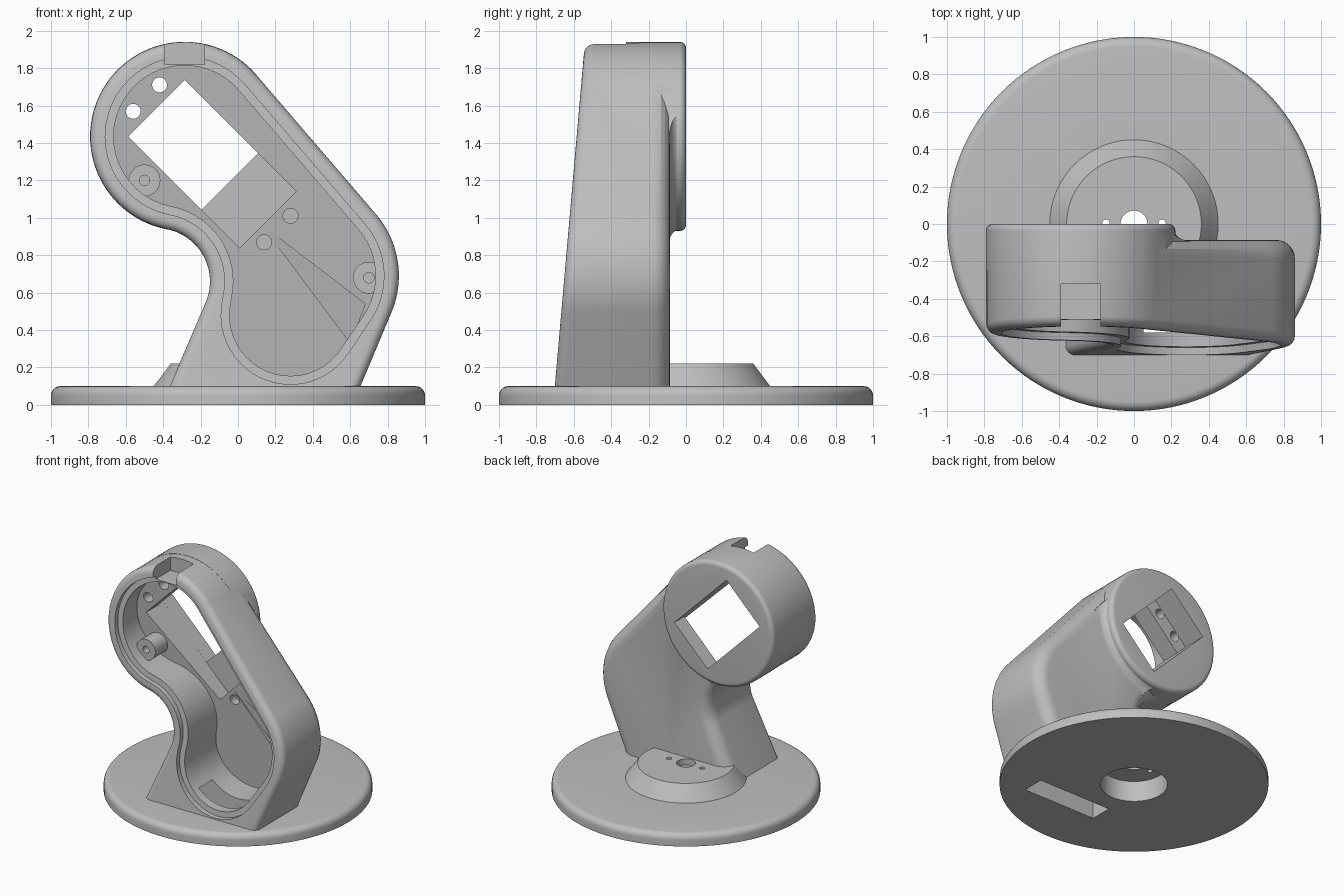
import bpy, bmesh
from math import pi, sin, cos, sqrt, atan2, tau
from mathutils import Vector

if "Cube" in bpy.data.objects:
    bpy.data.objects.remove(bpy.data.objects["Cube"], do_unlink=True)

grey = bpy.data.materials.new("plain grey")
grey.use_nodes = True
grey.diffuse_color = (0.52, 0.52, 0.52, 1)
grey.node_tree.nodes["Principled BSDF"].inputs["Base Color"].default_value = grey.diffuse_color

HEAD = (-0.285, 1.435)
QUARTER = [i * pi / 12 for i in range(7)]


def loft(name, rings):
    """Closed solid through rings of equal point count."""
    bm = bmesh.new()
    loops = [[bm.verts.new(p) for p in ring] for ring in rings]
    for a, b in zip(loops, loops[1:]):
        for i in range(len(a)):
            j = (i + 1) % len(a)
            bm.faces.new((a[i], a[j], b[j], b[i]))
    bm.faces.new(loops[0])
    bm.faces.new(loops[-1])
    bmesh.ops.remove_doubles(bm, verts=bm.verts, dist=0.0002)
    bmesh.ops.recalc_face_normals(bm, faces=bm.faces)
    mesh = bpy.data.meshes.new(name)
    bm.to_mesh(mesh)
    bm.free()
    mesh.materials.append(grey)
    obj = bpy.data.objects.new(name, mesh)
    bpy.context.scene.collection.objects.link(obj)
    return obj


def lathe(name, profile, centre=(0, 0), axis="Z", sides=96):
    """Solid of revolution; profile holds (radius, position along axis)."""
    rings = []
    for r, h in profile:
        ring = []
        for i in range(sides):
            p = centre[0] + r * cos(tau * i / sides)
            q = centre[1] + r * sin(tau * i / sides)
            ring.append((p, q, h) if axis == "Z" else (p, h, q))
        rings.append(ring)
    return loft(name, rings)


def prism(name, points, back, front):
    """Solid from x-z points between two depths (numbers or functions)."""
    depth = lambda f, x, z: f(x, z) if callable(f) else f
    return loft(name, [[(x, depth(f, x, z), z) for x, z in points] for f in (back, front)])


def box(name, x, y, z):
    return prism(name, [(x[0], z[0]), (x[1], z[0]), (x[1], z[1]), (x[0], z[1])], y[0], y[1])


def outline(circles, inset=0.0, steps=28):
    """Tangent outline round circles; a negative radius is a hollow curve."""
    cs = []
    for x, z, r in circles:
        if r:
            cs.append((Vector((x, z)), r - inset))
        else:
            cs.append((Vector((x + inset * (1.09 if x < 0 else -1.09), z)), 0))
    angles = []
    for i, (c, r) in enumerate(cs):
        c2, r2 = cs[(i + 1) % len(cs)]
        d = c2 - c
        s = max(-1, min(1, (r - r2) / d.length))
        d.normalize()
        n = s * d + sqrt(1 - s * s) * Vector((d.y, -d.x))
        angles.append(atan2(n.y, n.x))
    pts = []
    for i, (c, r) in enumerate(cs):
        if r == 0:
            pts.append(tuple(c))
            continue
        a, b = angles[i - 1], angles[i]
        sweep = (b - a) % tau if r > 0 else -((a - b) % tau)
        for k in range(steps + 1):
            t = a + sweep * k / steps
            pts.append((c.x + r * cos(t), c.y + r * sin(t)))
    return pts


def boolean(obj, other, operation="DIFFERENCE"):
    mod = obj.modifiers.new("join", "BOOLEAN")
    mod.object, mod.operation, mod.solver = other, operation, "EXACT"
    graph = bpy.context.evaluated_depsgraph_get()
    mesh = bpy.data.meshes.new_from_object(obj.evaluated_get(graph))
    obj.modifiers.clear()
    obj.data = mesh


def uv(u, v):
    """Position in the slanted frame of the motor seat."""
    return HEAD[0] + (u + v) / sqrt(2), HEAD[1] + (v - u) / sqrt(2)


def seat(u0, u1, v):
    return [uv(u0, -v), uv(u1, -v), uv(u1, v), uv(u0, v)]


def front_y(x, z):
    return -0.71 + 0.0874 * z


def floor_y(x, z):
    u = (x - HEAD[0] - z + HEAD[1]) / sqrt(2)
    return -0.355 + 0.125 * (u + 0.214)


LOWER = (0.355, 0.69, 0.505)
TOP = (*HEAD, 0.505)
HOLLOW = (-0.434, 0.66, -0.284)
body_shape = [(-0.386, 0.05, 0), (0.634, 0.05, 0), LOWER, TOP, HOLLOW]
cavity_shape = [(0.28, 0.48, 0.45), LOWER, TOP, HOLLOW]

# round base with raised conical boss
base = lathe("base_plate", [(1, 0)] + [(0.95 + 0.05 * cos(t), 0.05 + 0.05 * sin(t)) for t in QUARTER]
             + [(0.45, 0.1), (0.36, 0.22)], sides=128)

# arm with rounded back edge and sloping front
rings = []
for t in QUARTER:
    rings.append([(x, -0.185 + 0.1 * cos(t), z) for x, z in outline(body_shape, 0.1 * (1 - sin(t)))])
for t in QUARTER:
    rings.append([(x, front_y(x, z) + 0.05 * (1 - sin(t)), z)
                  for x, z in outline(body_shape, 0.05 * (1 - cos(t)))])
arm = loft("arm", rings)

# round head at the back, blended into the arm
head = lathe("head", [(0.506, -0.25)] + [(0.471 + 0.035 * cos(t), -0.035 + 0.035 * sin(t))
                                         for t in QUARTER], HEAD, "Y")
flare = lathe("flare", [(0.5 + 0.085 * (1 - cos(t)), -0.03 - 0.06 * sin(t)) for t in QUARTER]
              + [(0.585, -0.2)], HEAD, "Y")
trim = prism("trim", outline(body_shape, 0.06), 0.1, -0.4)
boolean(flare, trim, "INTERSECT")
boolean(arm, head, "UNION")
boolean(arm, flare, "UNION")

# hollow interior and screw bosses
cavity = prism("cavity", outline(cavity_shape, 0.125), floor_y, -1)
boolean(arm, cavity)
bosses = [lathe("boss", [(0.085, -0.15), (0.085, y)], c, "Y", 32)
          for c, y in (((-0.5, 1.2), -0.48), ((0.7, 0.68), -0.42))]
for boss in bosses:
    boolean(arm, boss, "UNION")

# cover ledge, motor seat, rear window, cable notch and wire channel
lip = prism("lip", outline(cavity_shape, 0.08), lambda x, z: front_y(x, z) + 0.04, -1)
cutters = [
    lip,
    prism("motor_seat", seat(-0.214, 0.63, 0.213), -0.13, -0.45),
    prism("rear_window", seat(-0.33, 0.34, 0.2128), 0.1, -0.2),
    box("cable_notch", (-0.39, -0.18), (-0.32, -1), (1.82, 2.1)),
    prism("wire_channel", [(0.13, 0.96), (0.6, 0.33), (0.68, 0.54)],
          lambda x, z: floor_y(x, z) + 0.09 * (x - 0.13), -0.3),
]
holes = [(uv(u, v), 0.04) for u in (-0.29, 0.7) for v in (-0.1, 0.1)]
holes += [((-0.5, 1.2), 0.028), ((0.7, 0.68), 0.028)]
for c, r in holes:
    cutters.append(lathe("screw_hole", [(r, -0.17), (r, -0.6)], c, "Y", 24))
for c in cutters:
    boolean(arm, c)

# cable slot and socket under the base
under = [
    box("cable_slot", (-0.09, 0.57), (-0.4, -0.58), (-0.1, 0.25)),
    lathe("socket", [(0.25, -0.1), (0.25, 0.17)], sides=64),
]
for c in under:
    boolean(arm, c)
    boolean(base, c)
base_holes = [lathe("spindle_hole", [(0.072, 0.1), (0.072, 0.3)], sides=32)]
base_holes += [lathe("pin_hole", [(0.02, 0.1), (0.02, 0.3)], (x, 0.005), sides=16) for x in (-0.15, 0.15)]
for c in base_holes + [cavity, lip]:
    boolean(base, c)

for helper in [head, flare, trim, cavity] + bosses + cutters + under + base_holes:
    bpy.data.objects.remove(helper, do_unlink=True)

# smooth curves with sharp edges kept
bpy.ops.object.select_all(action="DESELECT")
for obj in (base, arm):
    obj.select_set(True)
bpy.context.view_layer.objects.active = arm
bpy.ops.object.shade_smooth_by_angle(angle=pi / 6)
